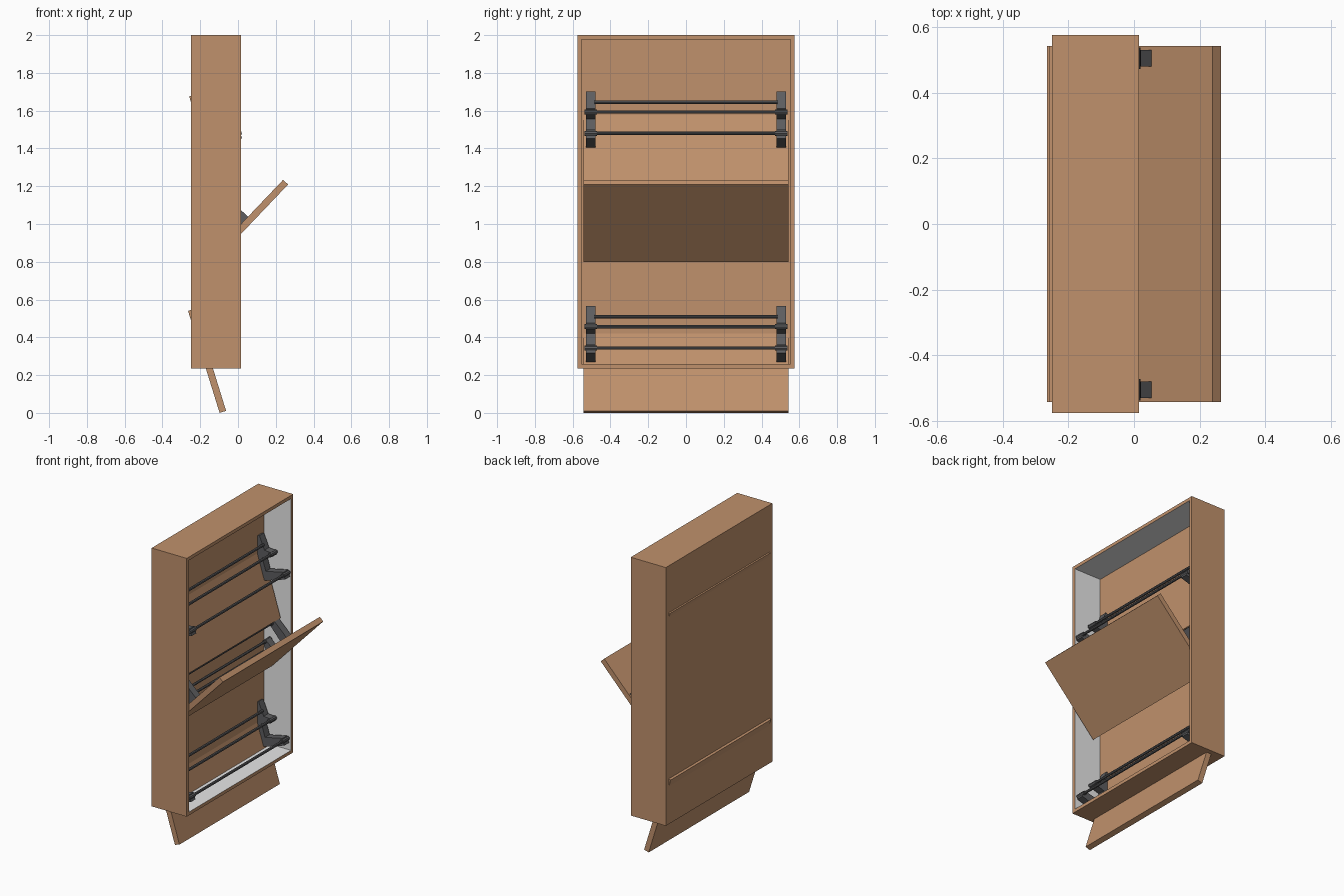
import bpy, bmesh, math
from mathutils import Matrix, Vector

if "Cube" in bpy.data.objects:
    bpy.data.objects.remove(bpy.data.objects["Cube"])


def material(name, rgb):
    m = bpy.data.materials.new(name)
    m.diffuse_color = (*rgb, 1)
    m.use_nodes = True
    m.node_tree.nodes["Principled BSDF"].inputs["Base Color"].default_value = m.diffuse_color
    return m


WOOD = material("warm_wood", (0.53, 0.285, 0.15))
WHITE = material("white_lining", (0.8, 0.8, 0.8))
METAL = material("dark_metal", (0.11, 0.11, 0.115))


def finish(bm, name, mats, matrix=Matrix()):
    bmesh.ops.recalc_face_normals(bm, faces=bm.faces)
    me = bpy.data.meshes.new(name)
    bm.to_mesh(me)
    bm.free()
    for m in mats:
        me.materials.append(m)
    ob = bpy.data.objects.new(name, me)
    ob.matrix_world = matrix
    bpy.context.collection.objects.link(ob)
    return ob


def add_prism(bm, profile, y0, y1):
    """Extrude an (x, z) profile along y."""
    face = bm.faces.new([bm.verts.new((x, y0, z)) for x, z in profile])
    ext = bmesh.ops.extrude_face_region(bm, geom=[face])
    verts = [g for g in ext["geom"] if isinstance(g, bmesh.types.BMVert)]
    bmesh.ops.translate(bm, verts=verts, vec=(0, y1 - y0, 0))


def rect(x0, x1, z0, z1):
    return [(x0, z0), (x1, z0), (x1, z1), (x0, z1)]


# Cabinet shell: an open tray facing +x, lined white on its inner walls
X0, X1, BACK = -0.25, 0.015, -0.19
Y, Z0, Z1 = 0.575, 0.235, 2.0
WALL = 0.032
bm = bmesh.new()
add_prism(bm, rect(X0, X1, Z0, Z1), -Y, Y)
bmesh.ops.recalc_face_normals(bm, faces=bm.faces)
front = max(bm.faces, key=lambda f: f.calc_center_median().x)
bmesh.ops.inset_region(bm, faces=[front], thickness=WALL)
front = min((f for f in bm.faces if f.calc_center_median().x > X1 - 1e-4),
            key=lambda f: abs(f.calc_center_median().y)
            + abs(f.calc_center_median().z - (Z0 + Z1) / 2))
ext = bmesh.ops.extrude_face_region(bm, geom=[front])
bmesh.ops.translate(bm, vec=(BACK - X1, 0, 0),
                    verts=[g for g in ext["geom"] if isinstance(g, bmesh.types.BMVert)])
if front.is_valid:
    bmesh.ops.delete(bm, geom=[front], context='FACES_ONLY')
for f in bm.faces:
    c = f.calc_center_median()
    inside = abs(c.y) < Y - 0.01 and Z0 + 0.01 < c.z < Z1 - 0.01
    f.material_index = int(inside and X1 - 1e-3 > c.x > BACK + 1e-3)
finish(bm, "cabinet_shell", [WOOD, WHITE])

# Bracket outline: (distance from door, height along door)
BRACKET = [(0, .27), (.165, .27), (.165, .318), (.03, .33), (.03, .42), (.105, .42),
           (.105, .45), (.062, .468), (.052, .565), (0, .565)]
# Rails: distance, height, half length, has end collars
RAILS = [(.061, .502, .485, False), (.10, .436, .53, True), (.159, .299, .53, True)]


def add_rod(bm, n, s, y0, y1, r, sides=8):
    ring = [(n + r * math.cos(2 * math.pi * (i + .5) / sides),
             s + r * math.sin(2 * math.pi * (i + .5) / sides)) for i in range(sides)]
    add_prism(bm, ring, y0, y1)


def tilting_door(label, x, z, degrees):
    """Flap with its shoe rack, built upright and then tilted about y."""
    mat = Matrix.Translation((x, 0, z)) @ Matrix.Rotation(-math.radians(degrees), 4, 'Y')
    bm = bmesh.new()
    add_prism(bm, rect(-.036, 0, 0, .565), -.542, .542)
    finish(bm, label + "_door", [WOOD], mat)
    # Side brackets
    bm = bmesh.new()
    for side in (-1, 1):
        add_prism(bm, BRACKET, side * .48, side * .53)
    finish(bm, label + "_rack_brackets", [METAL], mat)
    # Cross rails and their collars
    bm = bmesh.new()
    for n, s, half, collar in RAILS:
        add_rod(bm, n, s, -half, half, .009)
        if collar:
            for side in (-1, 1):
                add_rod(bm, n, s, side * .472, side * .538, .014)
    finish(bm, label + "_rack_rails", [METAL], mat)


tilting_door("lower", -.063, .0108, 17.2)
tilting_door("middle", .239, 1.234, 136.4)
tilting_door("upper", -.057, 1.147, 17.2)
